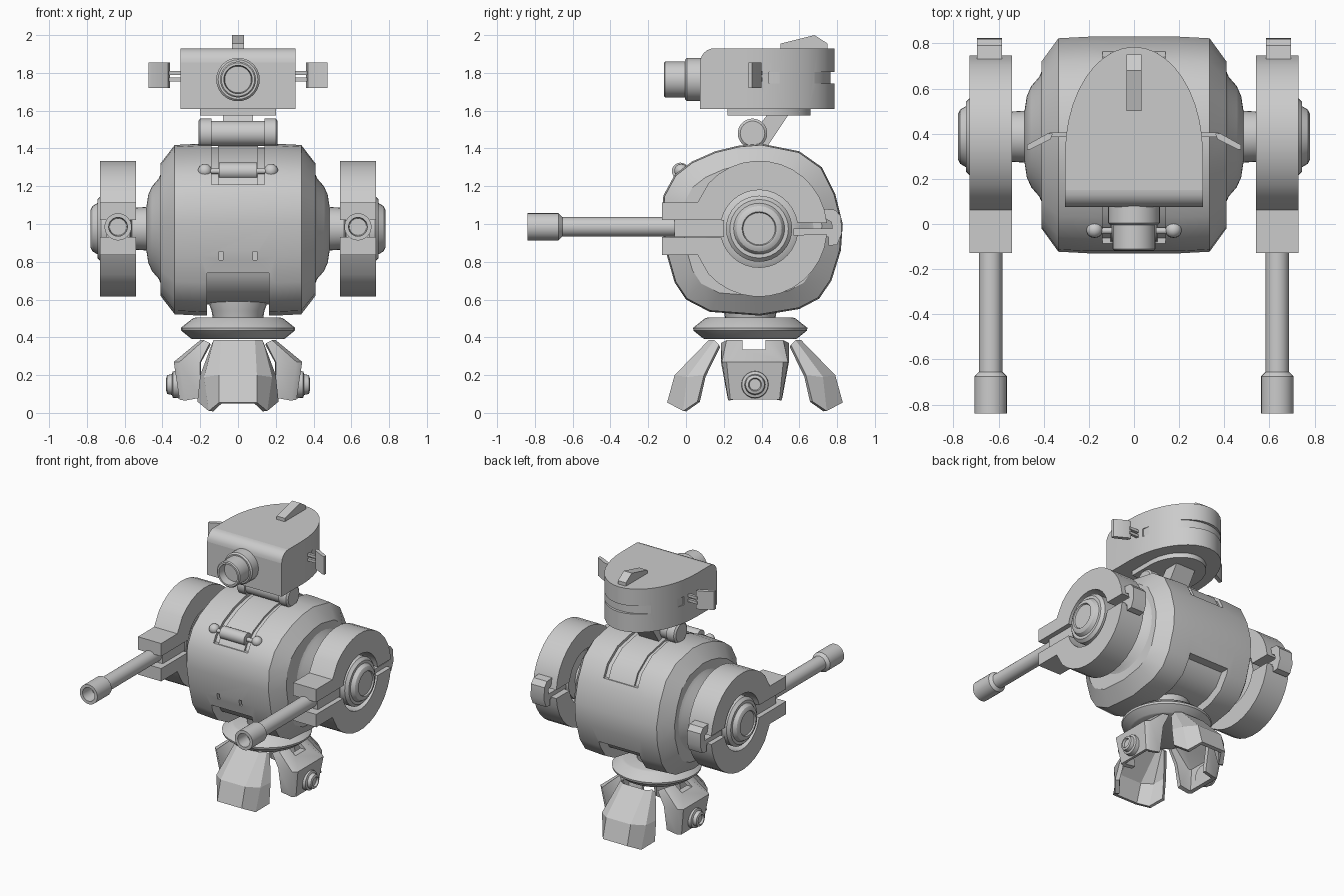
import bpy, bmesh
from math import sin, cos, pi, radians
from mathutils import Vector, Matrix

cube = bpy.data.objects.get("Cube")
if cube:
    bpy.data.objects.remove(cube)

AXES = {
    "X": lambda u, v, t: Vector((t, u, v)),
    "Y": lambda u, v, t: Vector((u, t, v)),
    "Z": lambda u, v, t: Vector((u, v, t)),
}


def finish(name, bm):
    bmesh.ops.recalc_face_normals(bm, faces=bm.faces)
    mesh = bpy.data.meshes.new(name)
    bm.to_mesh(mesh)
    bm.free()
    obj = bpy.data.objects.new(name, mesh)
    bpy.context.collection.objects.link(obj)
    return obj


def activate(obj):
    bpy.ops.object.select_all(action="DESELECT")
    obj.select_set(True)
    bpy.context.view_layer.objects.active = obj


def smooth(obj, angle=32):
    activate(obj)
    bpy.ops.object.shade_smooth_by_angle(angle=radians(angle))
    return obj


def loft(name, rings):
    """Skin a list of closed rings and cap both ends."""
    bm = bmesh.new()
    rows = [[bm.verts.new(p) for p in ring] for ring in rings]
    n = len(rows[0])
    for a, b in zip(rows, rows[1:]):
        for i in range(n):
            j = (i + 1) % n
            bm.faces.new((a[i], a[j], b[j], b[i]))
    bm.faces.new(rows[0])
    bm.faces.new(rows[-1])
    return smooth(finish(name, bm))


def prism(name, pts, axis, a, b):
    return loft(name, [[AXES[axis](u, v, t) for u, v in pts] for t in (a, b)])


def lathe(name, profile, axis, cu, cv, n=32):
    """Revolve (distance along axis, radius) pairs."""
    turn = [2 * pi * i / n for i in range(n)]
    return loft(name, [[AXES[axis](cu + r * cos(w), cv + r * sin(w), t) for w in turn]
                       for t, r in profile])


def box(name, x, y, z):
    return prism(name, [(x[0], y[0]), (x[1], y[0]), (x[1], y[1]), (x[0], y[1])], "Z", *z)


def cut(obj, cutters):
    for c in cutters:
        mod = obj.modifiers.new("cut", "BOOLEAN")
        mod.object, mod.solver = c, "EXACT"
        activate(obj)
        bpy.ops.object.modifier_apply(modifier=mod.name)
        bpy.data.objects.remove(c)
    return smooth(obj)


def mirror(obj):
    obj.modifiers.new("mirror", "MIRROR")
    return obj


def arc(r, a, b, n, cu=0, cv=0):
    steps = [radians(a + (b - a) * i / n) for i in range(n + 1)]
    return [(cu + r * cos(w), cv + r * sin(w)) for w in steps]


# Body shell: side outline lofted across the width
BY, BZ = 0.35, 0.97
outline = [(.155, 1.385), (.28, 1.415), (.4, 1.425), (.6, 1.385), (.72, 1.3), (.79, 1.16),
           (.83, 1.0), (.82, .86), (.77, .7), (.705, .605), (.6, .55), (.39, .515),
           (.125, .535), (0, .6), (-.06, .69), (-.1, .83), (-.13, 1.0), (-.12, 1.15),
           (-.06, 1.26), (.03, 1.33)]


def body_ring(x, s, low=None):
    return [Vector((x, BY + (y - BY) * k, BZ + (z - BZ) * k)) for y, z in outline
            for k in [s if z > BZ or low is None else low]]


body = loft("body_shell", [body_ring(x, s) for x, s in
                           ((-.41, .77), (-.335, .985), (-.2, 1), (.2, 1), (.335, .985), (.41, .77))])
cut(body, [box("cut_top", (-.14, .14), (-1, 1), (1.21, 2)),
           box("cut_bottom", (-.165, .165), (-1, 1), (.3, .74))]
    + [box("cut_slit", (x - .01, x + .01), (-.3, -.06), (.81, .855)) for x in (-.09, .09)])
loft("body_core", [body_ring(x, .955, .87) for x in (-.17, .17)])
loft("body_top_strip", [body_ring(x, .985, .8) for x in (-.105, .105)])

# Front latch and neck hinge
lathe("latch_rod", [(-.17, .015), (-.1, .015), (-.1, .045), (.1, .045), (.1, .015), (.17, .015)],
      "X", -.03, 1.28, 20)
mirror(lathe("latch_knobs", [(.175 + .037 * sin(a), .037 * cos(a))
                             for a in (-1.4, -.9, -.45, 0, .45, .9, 1.4)], "X", -.025, 1.282, 16))
lathe("neck_hinge", [(-.21, .065), (-.2, .078), (-.14, .078), (-.14, .066),
                     (.14, .066), (.14, .078), (.2, .078), (.21, .065)], "X", .352, 1.48)
prism("neck_strut", [(.33, 1.45), (.43, 1.41), (.55, 1.59), (.44, 1.59)], "X", -.08, .08)


# Head: rounded at the back, grooved around the sides
def d_shape(a, front, mid, b, n=20):
    back = [(a * cos(pi * i / n), mid + b * sin(pi * i / n)) for i in range(n + 1)]
    return [(-a, front), (a, front)] + back


prism("head_lower_plate", d_shape(.2, .22, .4, .26), "Z", 1.575, 1.62)
head = prism("head", d_shape(.305, .075, .315, .47), "Z", 1.61, 1.93)
bm = bmesh.new()
bm.from_mesh(head.data)
edge = [e for e in bm.edges if all(v.co.y < .1 and v.co.z > 1.9 for v in e.verts)]
bmesh.ops.bevel(bm, geom=edge, offset=.075, segments=6, profile=.5, affect="EDGES")
bm.to_mesh(head.data)
bm.free()
groove = d_shape(.4, 0, .44, .46)[2:] + d_shape(.285, 0, .44, .325)[:1:-1]
cut(head, [prism("cut_groove", groove, "Z", 1.745, 1.805)])
prism("head_fin", [(.5, 1.92), (.5, 1.955), (.68, 2.0), (.75, 1.955), (.75, 1.92)], "X", -.033, .033)
lathe("eye_lens", [(.12, .115), (.005, .115), (-.005, .105), (-.005, .095), (-.11, .095),
                   (-.117, .088), (-.117, .075), (-.06, .07)], "Y", 0, 1.765)

# Ears
mirror(prism("ear_plates", [(.36, .4), (.385, .4), (.475, .35), (.475, .33), (.46, .33), (.37, .375)],
             "Z", 1.72, 1.855))
for name, z in (("ear_upper_pins", 1.79), ("ear_lower_pins", 1.755)):
    mirror(box(name, (.29, .375), (.385, .405), (z, z + .02)))

# Shoulders, hubs and split arm rings
AY, AZ = .387, .975
mirror(lathe("shoulder_hubs", [(.36, .32), (.405, .3), (.42, .265), (.455, .225), (.475, .18),
                               (.485, .115), (.56, .11), (.57, .175), (.725, .175), (.745, .155),
                               (.745, .135), (.77, .12), (.78, .1), (.78, .09), (.77, .085)],
             "X", AY, AZ))
for name, s in (("upper_arm_rings", 1), ("lower_arm_rings", -1)):
    half = arc(.36, 5, 138, 12) + [(-.325, .14), (-.515, .14), (-.515, .045)] + arc(.205, 167, 9, 14)
    mirror(prism(name, [(AY + u, AZ + s * v) for u, v in half], "X", .54, .73))
mirror(prism("rear_clamps", [(.57, .94), (.755, .93), (.755, .885), (.8, .89), (.825, .95), (.82, 1.04),
                             (.79, 1.075), (.73, 1.08), (.735, 1.03), (.77, 1.01), (.775, .975),
                             (.57, .975)], "X", .585, .695))

# Barrels
mirror(box("barrel_mounts", (.575, .695), (-.06, .2), (.93, 1.02)))
mirror(lathe("barrels", [(.15, .052), (-.655, .052), (-.675, .072), (-.84, .072), (-.84, .05),
                         (-.74, .045)], "Y", .635, .985, 24))

# Waist and base ring
lathe("waist", [(.48, .13), (.54, .14), (.62, .17), (.72, .17)], "Z", 0, .34, 24)
lathe("base_ring", [(.39, .24), (.395, .25), (.435, .3), (.45, .303), (.5, .24), (.505, .225)],
      "Z", 0, .34)


# Legs: folded sheets given thickness, turned around the centre
def leg(name, rows, turn):
    bm = bmesh.new()
    spin = Matrix.Translation((0, .365, 0)) @ Matrix.Rotation(turn, 4, "Z")
    grid = []
    for row in rows:
        full = [(-x, d, z) for x, d, z in row[::-1]] + row
        grid.append([bm.verts.new(spin @ Vector((x, -d, z))) for x, d, z in full])
    for a, b in zip(grid, grid[1:]):
        for i in range(len(a) - 1):
            bm.faces.new((a[i], b[i], b[i + 1], a[i + 1]))
    obj = finish(name, bm)
    mod = obj.modifiers.new("thickness", "SOLIDIFY")
    mod.thickness, mod.offset = .03, -1
    activate(obj)
    bpy.ops.object.modifier_apply(modifier=mod.name)
    return obj


foot_rows = [[(.09, .245, .385), (.13, .215, .385), (.14, .19, .36)],
             [(.1, .425, .2), (.18, .36, .19), (.2, .27, .2)],
             [(.1, .465, .055), (.155, .38, .01), (.215, .305, .06)]]
side_rows = [[(.09, .2, .385), (.15, .18, .385), (.18, .15, .37)],
             [(.15, .34, .27), (.175, .31, .27), (.18, .2, .27)],
             [(.13, .31, .07), (.14, .28, .065), (.145, .2, .08)]]
leg("front_leg", foot_rows, 0)
leg("back_leg", foot_rows, pi)
for name, turn in (("left_leg", pi / 2), ("right_leg", -pi / 2)):
    cut(leg(name, side_rows, turn), [box("cut_window", (-.5, .5), (.3, .42), (.335, .45))])
mirror(lathe("leg_bolts", [(.29, .075), (.345, .07), (.35, .055), (.375, .05), (.38, .035), (.365, .03)],
             "X", .365, .15, 20))
